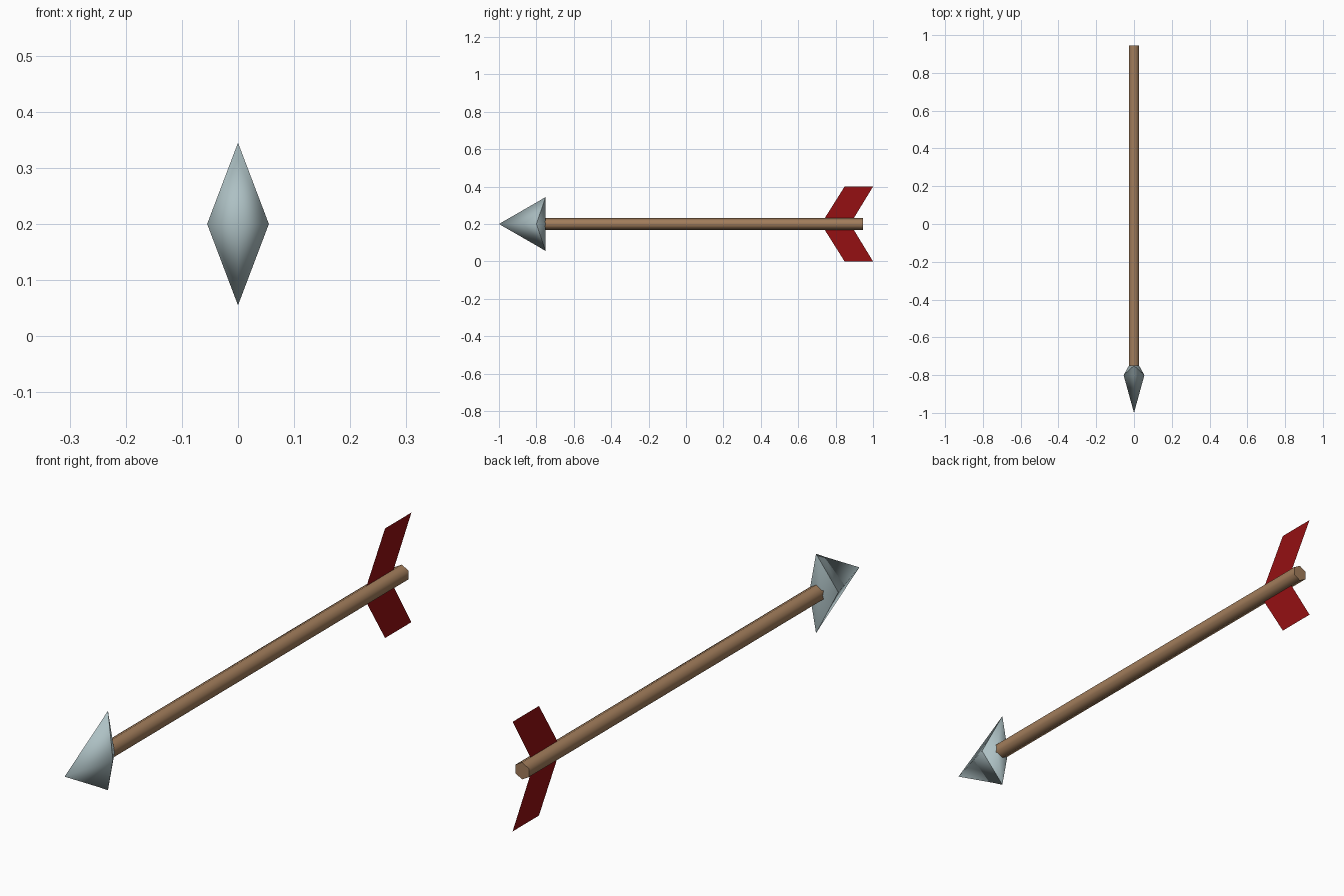
import bpy, bmesh, math
from mathutils import Matrix

if "Cube" in bpy.data.objects:
    bpy.data.objects.remove(bpy.data.objects["Cube"])

Z = 0.2  # height of the arrow axis


def material(name, rgb):
    m = bpy.data.materials.new(name)
    m.diffuse_color = (*rgb, 1)
    m.use_nodes = True
    m.node_tree.nodes["Principled BSDF"].inputs["Base Color"].default_value = m.diffuse_color
    return m


wood = material("wood", (0.36, 0.205, 0.105))
steel = material("steel", (0.42, 0.53, 0.55))
red = material("red", (0.30, 0.005, 0.006))


def finish(name, bm, mat, smooth, fix_normals=True):
    if fix_normals:
        bmesh.ops.recalc_face_normals(bm, faces=bm.faces)
    for f in bm.faces:
        f.smooth = smooth
    mesh = bpy.data.meshes.new(name)
    bm.to_mesh(mesh)
    bm.free()
    mesh.materials.append(mat)
    ob = bpy.data.objects.new(name, mesh)
    ob.location.z = Z
    bpy.context.collection.objects.link(ob)
    return ob


# Shaft: hexagonal rod, smooth sides and flat ends
y0, y1, r = -0.76, 0.945, 0.031
bm = bmesh.new()
bmesh.ops.create_cone(bm, cap_ends=True, segments=6, radius1=r, radius2=r, depth=y1 - y0)
bmesh.ops.transform(bm, verts=bm.verts, matrix=Matrix.Translation((0, (y0 + y1) / 2, 0))
                    @ Matrix.Rotation(math.pi / 2, 4, 'X'))
for e in bm.edges:
    if any(len(f.verts) > 4 for f in e.link_faces):
        e.smooth = False
finish("shaft", bm, wood, True)

# Arrowhead: four-sided point with swept-back top and bottom barbs
bm = bmesh.new()
tip = bm.verts.new((0, -1, 0))
sides = {s: bm.verts.new((s * 0.055, -0.8, 0)) for s in (-1, 1)}
necks = {s: bm.verts.new((s * 0.027, -0.75, 0)) for s in (-1, 1)}
for t in (-1, 1):
    ridge = bm.verts.new((0, -0.8, t * 0.115))
    barb = bm.verts.new((0, -0.75, t * 0.145))
    collar = bm.verts.new((0, -0.75, t * 0.031))
    for s in (-1, 1):
        bm.faces.new((tip, sides[s], ridge))
        bm.faces.new((ridge, sides[s], barb))
        bm.faces.new((barb, sides[s], necks[s]))
        bm.faces.new((barb, necks[s], collar))
        rim = bm.edges.get((sides[s], barb))
        rim.smooth = False
bmesh.ops.holes_fill(bm, edges=bm.edges, sides=4)
finish("arrowhead", bm, steel, True)

# Fletching: a swept flat vane above the shaft and its mirror below
for name, t in (("upper_vane", 1), ("lower_vane", -1)):
    bm = bmesh.new()
    pts = [(0.722, 0), (0.878, 0), (1.0, 0.2), (0.848, 0.2)]
    bm.faces.new([bm.verts.new((0, y, t * z)) for y, z in pts][::t])
    finish(name, bm, red, False, fix_normals=False)
